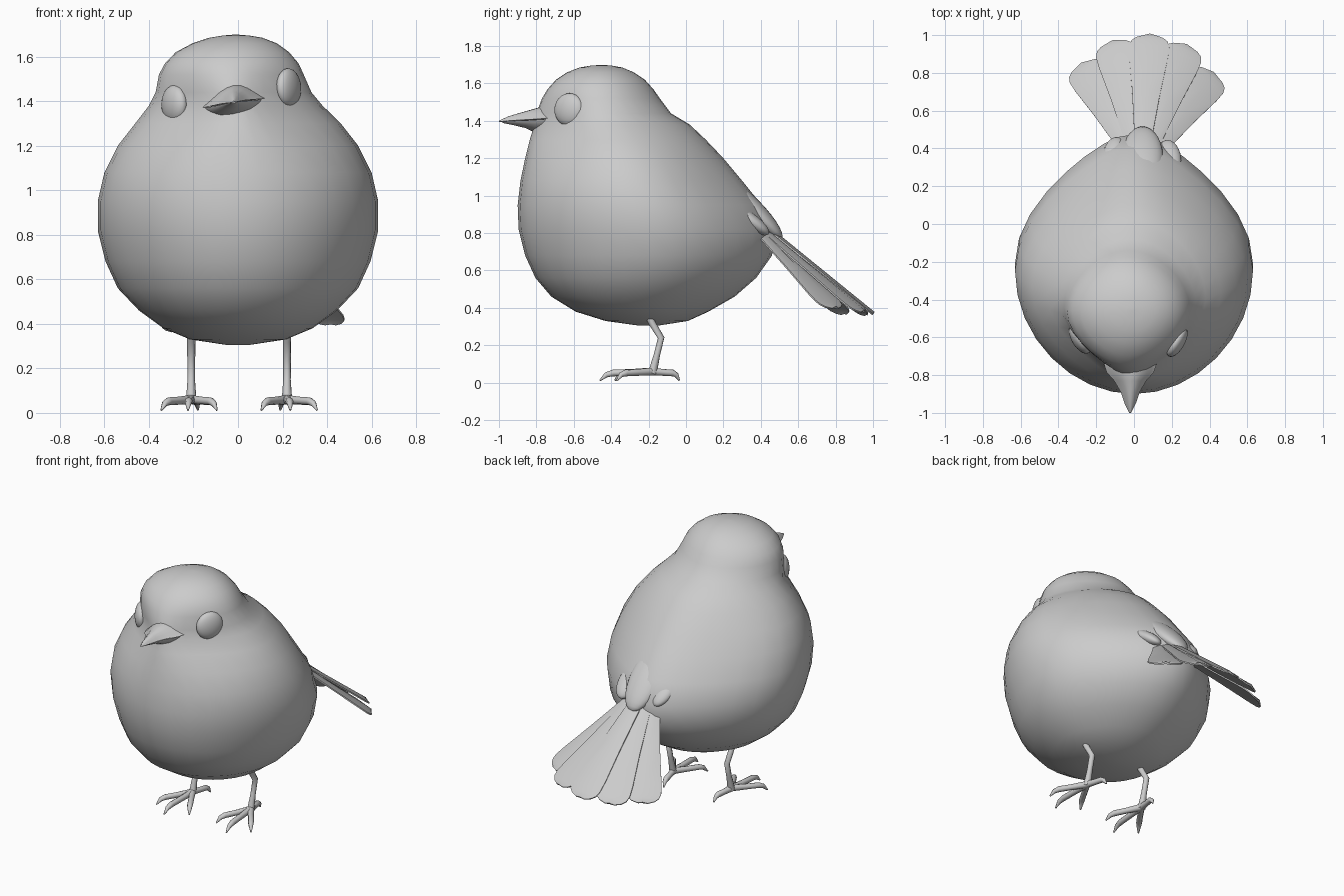
import bpy, bmesh, math
from mathutils import Vector, Matrix

if "Cube" in bpy.data.objects:
    bpy.data.objects.remove(bpy.data.objects["Cube"])


def finish(name, bm, angle=60):
    bmesh.ops.recalc_face_normals(bm, faces=bm.faces[:])
    me = bpy.data.meshes.new(name)
    bm.to_mesh(me)
    bm.free()
    ob = bpy.data.objects.new(name, me)
    bpy.context.collection.objects.link(ob)
    bpy.ops.object.select_all(action='DESELECT')
    ob.select_set(True)
    bpy.context.view_layer.objects.active = ob
    bpy.ops.object.shade_smooth_by_angle(angle=math.radians(angle))
    return ob


def loft(name, rings, angle=60):
    """Skin a list of closed rings and cap both ends."""
    bm = bmesh.new()
    loops = [[bm.verts.new(p) for p in r] for r in rings]
    n = len(loops[0])
    for a, b in zip(loops, loops[1:]):
        for i in range(n):
            j = (i + 1) % n
            bm.faces.new((a[i], a[j], b[j], b[i]))
    bm.faces.new(loops[0])
    bm.faces.new(loops[-1])
    return finish(name, bm, angle)


def tube(name, path, radii, sides=8):
    pts = [Vector(p) for p in path]
    rings = []
    for i, p in enumerate(pts):
        d = (pts[min(i + 1, len(pts) - 1)] - pts[max(i - 1, 0)]).normalized()
        u = d.cross(Vector((1, 0.13, 0.07))).normalized()
        v = d.cross(u)
        rings.append([p + radii[i] * (u * math.cos(a) + v * math.sin(a))
                      for a in (2 * math.pi * k / sides for k in range(sides))])
    return loft(name, rings)


def ellipsoid(name, centre, axis, size):
    """Ball with its local z along axis and local x kept horizontal."""
    bm = bmesh.new()
    bmesh.ops.create_uvsphere(bm, u_segments=24, v_segments=14, radius=1)
    w = Vector(axis).normalized()
    u = Vector((0, 0, 1)).cross(w).normalized()
    rot = Matrix((u, w.cross(u), w)).transposed().to_4x4()
    bmesh.ops.transform(bm, verts=bm.verts[:],
                        matrix=Matrix.Translation(centre) @ rot @ Matrix.Diagonal((*size, 1)))
    return finish(name, bm)


# Body and head: rows of height, front y, back y, half width, centre x, front narrowing
rows = [(.305, -.25, -.15, .05, 0, 0), (.33, -.43, .01, .215, 0, 0), (.38, -.59, .12, .335, 0, 0),
        (.46, -.72, .26, .445, 0, 0), (.56, -.805, .375, .54, 0, .02), (.68, -.86, .46, .595, 0, .04),
        (.82, -.895, .475, .63, 0, .04), (.95, -.90, .405, .63, 0, .04), (1.08, -.885, .30, .60, 0, .08),
        (1.20, -.86, .20, .54, 0, .22), (1.30, -.835, .105, .462, 0, .40), (1.38, -.81, .02, .39, -.01, .52),
        (1.44, -.80, -.08, .35, -.02, .45), (1.52, -.77, -.14, .325, -.03, .28),
        (1.57, -.74, -.175, .30, -.028, .15), (1.62, -.695, -.22, .255, -.025, .1),
        (1.66, -.635, -.28, .19, -.015, .1), (1.685, -.57, -.34, .12, -.01, 0),
        (1.695, -.51, -.395, .06, -.01, 0), (1.699, -.46, -.44, .012, -.01, 0)]
rings = []
for z, yf, yb, w, cx, front in rows:
    back = min(.38, .1 + max(z - .3, 0) * .6) if z < 1.1 else max(.12, .38 - (z - 1.1) * .9)
    ring = []
    for k in range(32):
        a = 2 * math.pi * k / 32
        u = math.cos(a)
        ring.append((cx + w * math.sin(a) * (1 - (back if u > 0 else front) * u * u),
                     (yf + yb) / 2 + (yb - yf) / 2 * u, z))
    rings.append(ring)
loft("body", rings)

# Eyes, set level with the tilted head
ellipsoid("right_eye", (.228, -.625, 1.46), (.87, -.5, .05), (.088, .088, .04))
ellipsoid("left_eye", (-.285, -.607, 1.385), (-.85, -.5, 0), (.088, .088, .045))


# Beak: two half cones, tilted with the head
def mandible(name, sections, peak):
    out = []
    for y, w, h, z in sections:
        ring = [(w * math.cos(a), h * max(math.sin(a), 0) ** peak if k % 12 else 0)
                for k, a in enumerate(math.pi * k / 12 for k in range(13))]
        ring += [(w * s, 0) for s in (-.5, 0, .5)]
        out.append([(x - .02, y, z + dz + .15 * x) for x, dz in ring])
    loft(name, out, 40)


mandible("upper_beak", [(-.74, .14, .08, 1.392), (-.785, .125, .08, 1.392), (-.83, .085, .064, 1.395),
                        (-.89, .05, .045, 1.397), (-.95, .03, .028, 1.396), (-1.0, .005, .006, 1.395)], 2.4)
mandible("lower_beak", [(-.74, .13, -.06, 1.39), (-.80, .105, -.055, 1.39), (-.86, .06, -.03, 1.393),
                        (-.92, .035, -.018, 1.395), (-.98, .01, -.006, 1.395)], 1.3)

# Tail: fan of five round-ended feathers
tips = [Vector(t) for t in [(-.275, .85, .372), (-.11, .965, .363), (.085, .995, .362),
                            (.275, .945, .378), (.42, .80, .402)]]
for i, tip in enumerate(tips):
    s = i - 2
    root = Vector((.045 + .036 * s, .40 - .006 * abs(s), .845 - .012 * abs(s)))
    d = tip - root
    along = d.normalized()
    side = tips[min(i + 1, 4)] - tips[max(i - 1, 0)]
    side = (side - along * side.dot(along)).normalized()
    up = side.cross(along).normalized()
    lift = up * (.006 * (2 - abs(s)))
    sections = []
    for t, w in [(0, .04), (.5, .075), (.8, .102), (.9, .106), (.95, .095), (.98, .07), (1, .03)]:
        c = root + d * t + lift
        sections.append([c - side * w - up * .004, c + up * .009, c + side * w - up * .004,
                         c + side * w - up * .012, c - up * .006, c - side * w - up * .012])
    loft("tail_feather_%d" % (i + 1), sections, 40)

# Rump feathers covering the tail root
ellipsoid("rump_feather", (.045, .35, .935), (0, .70, -.71), (.11, .055, .23))
for s, x, y, z in ((-1, -.10, .36, .89), (1, .185, .345, .865)):
    ellipsoid("side_rump_feather", (x, y, z), (-s * .1, .8, -.58), (.065, .04, .12))

# Legs and feet
for s, label in ((-1, "left"), (1, "right")):
    x = .005 + s * .215
    tube(label + "_leg", [(x, -.22, .40), (x, -.185, .325), (x, -.133, .24), (x, -.155, .15),
                          (x, -.18, .05)], [.02, .019, .018, .017, .024])
    for name, dx, dy in (("middle", s * .015, -.28), ("outer", s * .135, -.19),
                         ("inner", -s * .115, -.20), ("back", -s * .03, .145)):
        p = [(0, .06), (.4, .055), (.75, .052), (.88, .042), (1, .012)]
        tube("%s_%s_toe" % (label, name),
             [(x + dx * a, -.18 + dy * a, z) for a, z in p],
             [.021, .018, .018, .014, .004])
